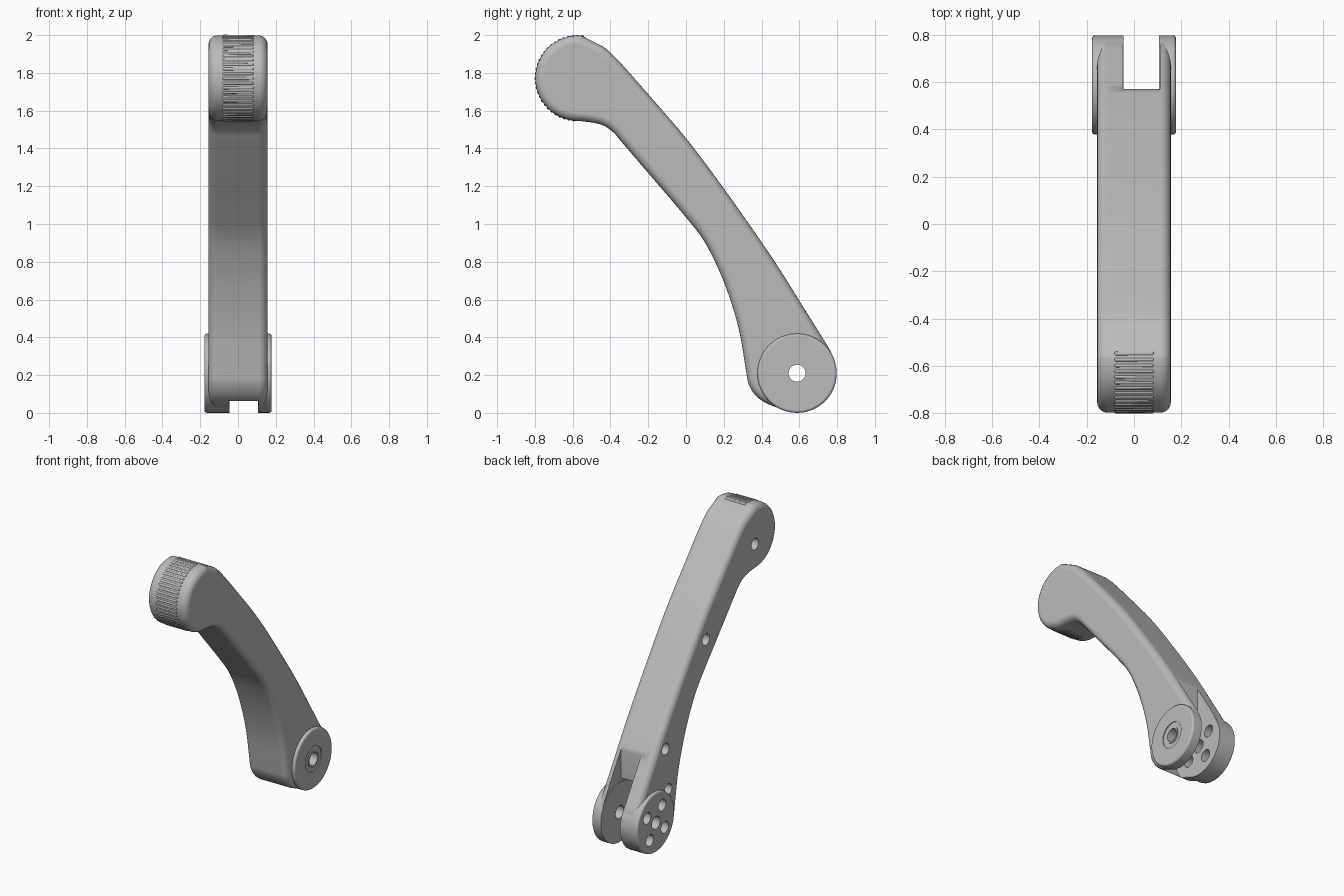
import bpy, bmesh
from math import sin, cos, radians
from mathutils import Vector, Matrix

old = bpy.data.objects.get("Cube")
if old:
    bpy.data.objects.remove(old, do_unlink=True)

grey = bpy.data.materials.new("light_grey")
grey.use_nodes = True
colour = (0.5, 0.5, 0.5, 1)
grey.diffuse_color = colour
grey.node_tree.nodes["Principled BSDF"].inputs["Base Color"].default_value = colour

HEAD, HEAD_R = (-0.572, 1.772), 0.226
PIVOT, DISC_R = (0.588, 0.21), 0.21
SIDE, OUTER = 0.156, 0.178
SLOT = (-0.045, 0.105)


def arc(centre, r, start, end, steps):
    angles = [radians(start + (end - start) * i / steps) for i in range(steps + 1)]
    return [(centre[0] + r * cos(a), centre[1] + r * sin(a)) for a in angles]


def spline(points, steps=5):
    """Smooth curve through the inner points of a list."""
    pts = [Vector(p) for p in points]
    out = []
    for a, b, c, d in zip(pts, pts[1:], pts[2:], pts[3:]):
        for i in range(steps):
            t = i / steps
            out.append(tuple(0.5 * (2 * b + (c - a) * t + (2 * a - 5 * b + 4 * c - d) * t * t
                                    + (3 * b - a - 3 * c + d) * t ** 3)))
    return out


def prism(name, profile, x0, x1, bevel_low=0, bevel_high=0, segments=5):
    """Extrude a (y, z) outline along x, rounding the rims on request."""
    bm = bmesh.new()
    low = bm.faces.new([bm.verts.new((x0, y, z)) for y, z in profile])
    new = bmesh.ops.extrude_face_region(bm, geom=[low], use_keep_orig=True)["geom"]
    high = next(g for g in new if isinstance(g, bmesh.types.BMFace))
    bmesh.ops.translate(bm, verts=high.verts[:], vec=(x1 - x0, 0, 0))
    bmesh.ops.recalc_face_normals(bm, faces=bm.faces[:])
    for x, size in ((x0, bevel_low), (x1, bevel_high)):
        if size:
            rim = [e for e in bm.edges if all(abs(v.co.x - x) < 1e-5 for v in e.verts)]
            bmesh.ops.bevel(bm, geom=rim, offset=size, segments=segments, profile=0.5,
                            affect='EDGES', clamp_overlap=False)
    return to_object(name, bm)


def to_object(name, bm):
    mesh = bpy.data.meshes.new(name)
    bm.to_mesh(mesh)
    bm.free()
    mesh.materials.append(grey)
    obj = bpy.data.objects.new(name, mesh)
    bpy.context.collection.objects.link(obj)
    return obj


def rod(name, centre, r, x0, x1, **kw):
    return prism(name, arc(centre, r, 0, 352.5, 47), x0, x1, **kw)


def cut(obj, cutters):
    """Subtract each cutter and bake the result."""
    for c in cutters:
        mod = obj.modifiers.new("cut", 'BOOLEAN')
        mod.operation, mod.solver, mod.object = 'DIFFERENCE', 'EXACT', c
    bpy.context.view_layer.update()
    mesh = bpy.data.meshes.new_from_object(
        obj.evaluated_get(bpy.context.evaluated_depsgraph_get()))
    obj.modifiers.clear()
    obj.data = mesh


def smooth(obj, angle=32):
    bpy.ops.object.select_all(action='DESELECT')
    obj.select_set(True)
    bpy.context.view_layer.objects.active = obj
    bpy.ops.object.shade_smooth_by_angle(angle=radians(angle))
    obj.modifiers.new("even_shading", 'WEIGHTED_NORMAL').keep_sharp = True


# Curved arm with round head and rounded rims
front = [(-0.64, 1.55), (-0.56, 1.545), (-0.455, 1.528), (-0.39, 1.49), (-0.339, 1.432),
         (-0.185, 1.252), (-0.026, 1.066), (0.09, 0.918), (0.18, 0.743), (0.243, 0.573),
         (0.286, 0.414), (0.317, 0.228), (0.333, 0.149), (0.376, 0.085), (0.445, 0.042),
         (0.545, 0.012), (0.6, 0.01)]
back = [(0.79, 0.26), (0.767, 0.324), (0.62, 0.562), (0.445, 0.838), (0.196, 1.194),
        (0.005, 1.448), (-0.185, 1.67), (-0.365, 1.873), (-0.455, 1.95), (-0.53, 1.985)]
outline = (arc(HEAD, HEAD_R, 85, 265, 40) + spline(front)
           + arc(PIVOT, 0.2, -95, 20, 24) + spline(back))
arm = prism("arm", outline, -SIDE, SIDE, bevel_low=0.045, bevel_high=0.045)

# Pivot discs on each side of the fork
left_disc = rod("left_pivot_disc", PIVOT, DISC_R, SLOT[1], OUTER, bevel_high=0.014, segments=3)
right_disc = rod("right_pivot_disc", PIVOT, DISC_R, -OUTER, SLOT[0], bevel_low=0.014, segments=3)

# Fork slot
gap = (SLOT[0] - 0.004, SLOT[1] + 0.004)
slot_round = rod("slot_round_cutter", PIVOT, 0.235, *gap)
slot_back = prism("slot_back_cutter", [(0.57, 0.1), (0.95, 0.1), (0.95, 0.9), (0.57, 0.9)], *gap)

# Axle bore, washer seat and the bolt circle
bore = rod("bore_cutter", PIVOT, 0.045, -0.3, 0.3)
seat = rod("seat_cutter", PIVOT, 0.09, OUTER - 0.006, 0.3)
bolts = [rod("bolt_cutter", p, 0.041, -0.3, 0) for p in arc(PIVOT, 0.12, 35, 305, 3)]

# Blind screw holes along the right side of the arm
spots = [(-0.545, 1.735), (0.0, 1.27), (0.45, 0.67), (0.42, 0.375)]
screws = [rod("screw_cutter", p, 0.04, -0.3, -0.06) for p in spots]

cut(arm, [slot_round, slot_back, bore] + bolts + screws)
cut(left_disc, [bore, seat])
cut(right_disc, [bore] + bolts)

# Bushing round the axle bore
bushing = rod("bushing", PIVOT, 0.056, SLOT[1] + 0.02, OUTER - 0.001)
cut(bushing, [bore])

for c in [slot_round, slot_back, bore, seat] + bolts + screws:
    bpy.data.objects.remove(c, do_unlink=True)

# Grip ribs wrapped round the front of the head
bm = bmesh.new()
RIBS, HALF, R = 29, 0.076, 0.0085
for i in range(RIBS):
    a = radians(84 + 180 * i / (RIBS - 1))
    place = Matrix.Translation((0, HEAD[0] + (HEAD_R - 0.0045) * cos(a),
                                HEAD[1] + (HEAD_R - 0.0045) * sin(a)))
    ball = bmesh.ops.create_uvsphere(bm, u_segments=12, v_segments=8, radius=R)["verts"]
    turn = Matrix.Rotation(radians(90), 4, 'Y')
    bmesh.ops.transform(bm, matrix=turn, verts=ball)
    for v in ball:
        v.co.x += HALF if v.co.x > 1e-5 else -HALF
    bmesh.ops.transform(bm, matrix=place, verts=ball)
ribs = to_object("grip_ribs", bm)

for part in (arm, left_disc, right_disc, bushing, ribs):
    smooth(part)
